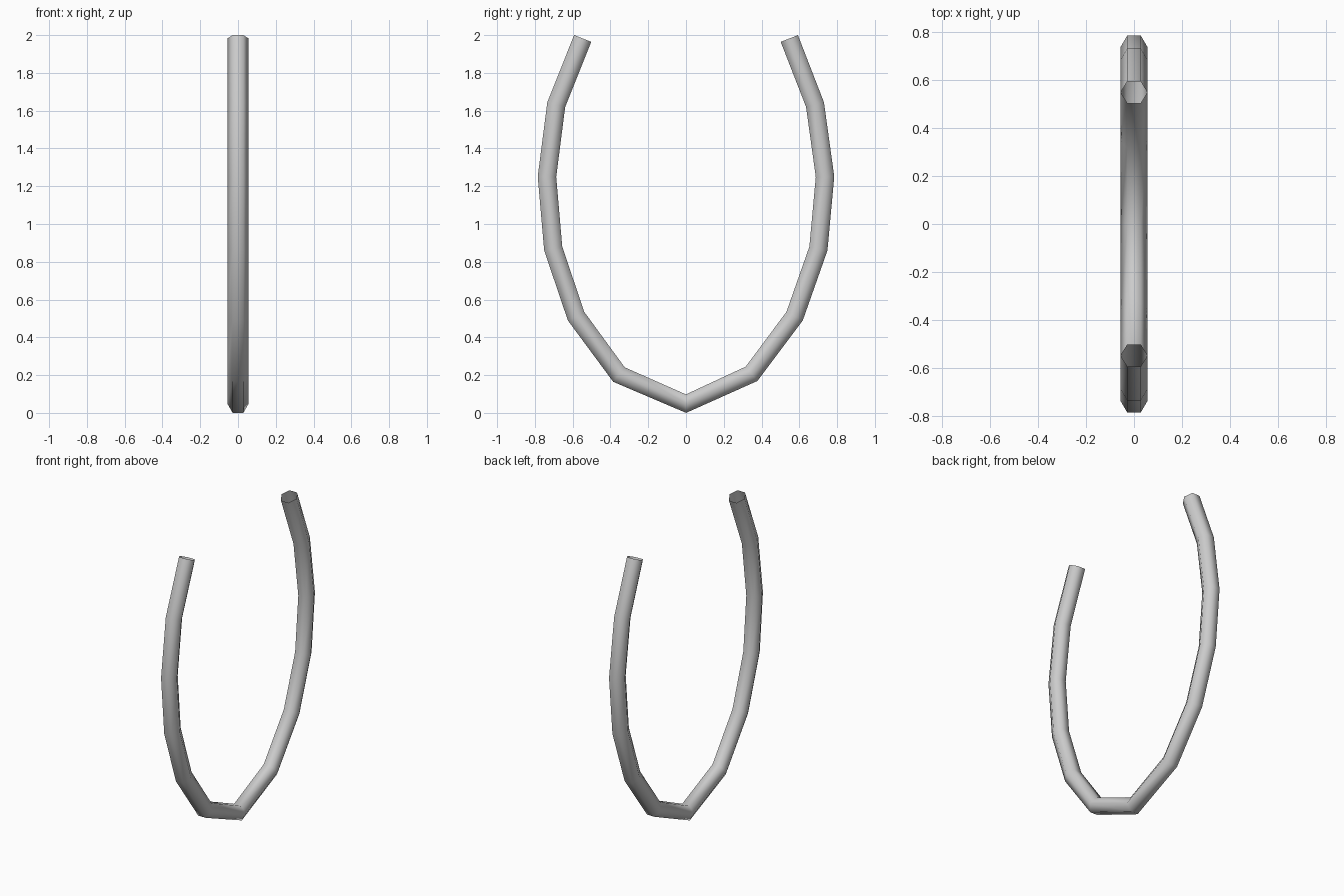
import bpy, bmesh, math
from mathutils import Vector

if "Cube" in bpy.data.objects:
    bpy.data.objects.remove(bpy.data.objects["Cube"])

# Centre line of the bent tube in the YZ plane
path = [(-0.547, 1.982), (-0.687, 1.632), (-0.736, 1.25), (-0.703, 0.87),
        (-0.582, 0.512), (-0.355, 0.203), (0.0, 0.049), (0.347, 0.207),
        (0.575, 0.512), (0.701, 0.87), (0.736, 1.25), (0.683, 1.632),
        (0.547, 1.982)]
RADIUS, SIDES = 0.0565, 6
pts = [Vector((0, y, z)) for y, z in path]
bm = bmesh.new()
rings = []

# Hexagonal rings, each square to the average direction of its neighbours
for i, p in enumerate(pts):
    t = Vector()
    if i > 0:
        t += (p - pts[i - 1]).normalized()
    if i < len(pts) - 1:
        t += (pts[i + 1] - p).normalized()
    t.normalize()
    side = Vector((1, 0, 0))
    out = t.cross(side)
    rings.append([bm.verts.new(p + RADIUS * (side * math.cos(a) + out * math.sin(a)))
                  for a in (math.tau * k / SIDES for k in range(SIDES))])

# Walls of the tube, with open ends
for a, b in zip(rings, rings[1:]):
    for k in range(SIDES):
        n = (k + 1) % SIDES
        bm.faces.new((a[k], a[n], b[n], b[k])).smooth = True
bmesh.ops.recalc_face_normals(bm, faces=bm.faces)
# Make sure the walls face away from the centre line
f = bm.faces[:][0]
if f.normal.dot(f.calc_center_median() - (pts[0] + pts[1]) / 2) < 0:
    bmesh.ops.reverse_faces(bm, faces=bm.faces)

mesh = bpy.data.meshes.new("curved_handle")
bm.to_mesh(mesh)
bm.free()
obj = bpy.data.objects.new("curved_handle", mesh)
bpy.context.collection.objects.link(obj)
